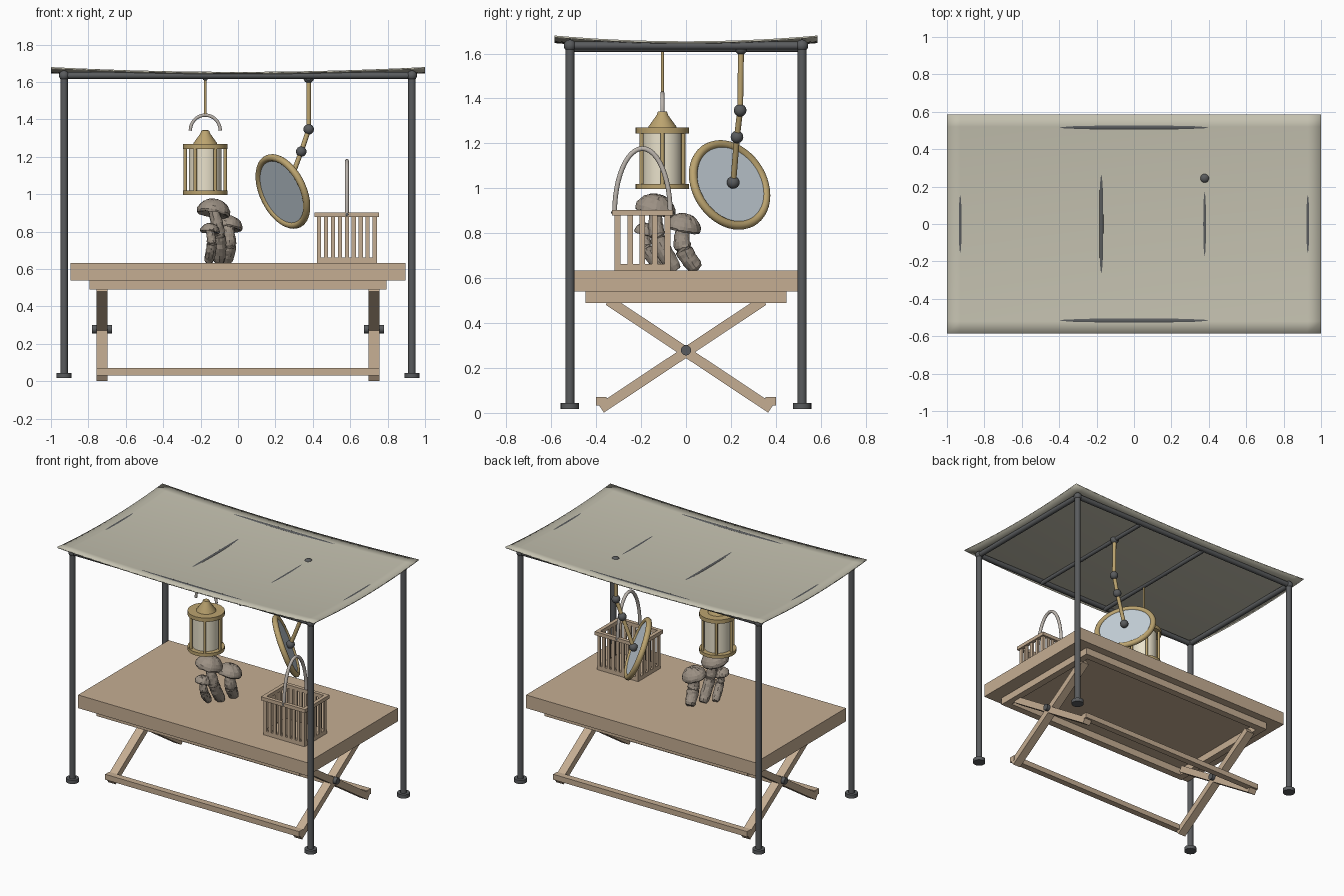
import bpy, bmesh, math, random
from mathutils import Vector, Matrix

if "Cube" in bpy.data.objects:
    bpy.data.objects.remove(bpy.data.objects["Cube"])

random.seed(4)

def material(name, r, g, b):
    m = bpy.data.materials.new(name)
    m.diffuse_color = (r, g, b, 1)
    m.use_nodes = True
    m.node_tree.nodes["Principled BSDF"].inputs["Base Color"].default_value = m.diffuse_color
    return m

WOOD = material("wood", .56, .42, .29)
IRON = material("dark_iron", .10, .105, .11)
CLOTH = material("canvas", .55, .53, .43)
BRASS = material("brass", .50, .37, .16)
GLASS = material("warm_glass", .82, .76, .60)
MIRROR = material("mirror_glass", .58, .66, .72)
WIRE = material("pale_handle", .50, .46, .42)
FUNGUS = material("mushroom", .33, .28, .23)

def finish(name, bm, mat, smooth=True):
    bmesh.ops.recalc_face_normals(bm, faces=bm.faces)
    me = bpy.data.meshes.new(name)
    bm.to_mesh(me)
    bm.free()
    ob = bpy.data.objects.new(name, me)
    bpy.context.collection.objects.link(ob)
    me.materials.append(mat)
    if smooth:
        bpy.ops.object.select_all(action='DESELECT')
        ob.select_set(True)
        bpy.context.view_layer.objects.active = ob
        bpy.ops.object.shade_smooth_by_angle(angle=math.radians(40))
    return ob

def box(name, lo, hi, mat=WOOD):
    lo, hi = Vector(lo), Vector(hi)
    bm = bmesh.new()
    bmesh.ops.create_cube(bm, size=1, matrix=Matrix.Translation((lo + hi) / 2) @ Matrix.Diagonal((*(hi - lo), 1)))
    return finish(name, bm, mat, False)

def rod(name, a, b, r, mat, r2=None, seg=20):
    a, b = Vector(a), Vector(b)
    d = b - a
    bm = bmesh.new()
    m = Matrix.Translation((a + b) / 2) @ d.to_track_quat('Z', 'Y').to_matrix().to_4x4()
    bmesh.ops.create_cone(bm, cap_ends=True, segments=seg, radius1=r, radius2=r if r2 is None else r2,
                          depth=d.length, matrix=m)
    return finish(name, bm, mat)

def ball(name, p, r, mat=IRON):
    bm = bmesh.new()
    bmesh.ops.create_uvsphere(bm, u_segments=20, v_segments=12, radius=r, matrix=Matrix.Translation(p))
    return finish(name, bm, mat)

def lathe(name, prof, mat, matrix, seg=32, jitter=0, closed=False):
    bm = bmesh.new()
    vs = [bm.verts.new((r, 0, z)) for r, z in prof]
    n = len(vs)
    es = [bm.edges.new((vs[i], vs[(i + 1) % n])) for i in range(n if closed else n - 1)]
    bmesh.ops.spin(bm, geom=vs + es, axis=(0, 0, 1), cent=(0, 0, 0), angle=math.tau, steps=seg)
    bmesh.ops.remove_doubles(bm, verts=bm.verts, dist=1e-4)
    for v in bm.verts:
        v.co += Vector([random.uniform(-jitter, jitter) for _ in range(3)])
    bm.transform(matrix)
    return finish(name, bm, mat, jitter == 0)

def tube(name, pts, radii, mat, seg=14, jitter=0):
    pts = [Vector(p) for p in pts]
    bm = bmesh.new()
    rings = []
    for i, p in enumerate(pts):
        d = pts[min(i + 1, len(pts) - 1)] - pts[max(i - 1, 0)]
        # stable side axis keeps the tube from twisting
        side = Vector((.02, 1, .01)) if abs(d.normalized().y) < .3 else Vector((1, .02, .01))
        if jitter == 0:
            side = (pts[0] - pts[len(pts) // 2]).cross(pts[-1] - pts[0])
        u = (side - d * (side.dot(d) / d.length_squared)).normalized()
        w = d.cross(u).normalized()
        rings.append([bm.verts.new(p + radii[i] * (u * math.cos(k * math.tau / seg) + w * math.sin(k * math.tau / seg))
                      + Vector([random.uniform(-jitter, jitter) for _ in range(3)])) for k in range(seg)])
    for a, b in zip(rings, rings[1:]):
        for k in range(seg):
            bm.faces.new((a[k], a[(k + 1) % seg], b[(k + 1) % seg], b[k]))
    bm.faces.new(rings[0])
    bm.faces.new(rings[-1])
    return finish(name, bm, mat, jitter == 0)

# sagging canvas roof
bm = bmesh.new()
bmesh.ops.create_grid(bm, x_segments=28, y_segments=18, size=1)
for v in bm.verts:
    v.co.z = 1.629 + .0255 * (v.co.x ** 2 + v.co.y ** 2)
    v.co.y *= .585
canopy = finish("canopy", bm, CLOTH)
mod = canopy.modifiers.new("thickness", 'SOLIDIFY')
mod.thickness = .008
mod.offset = -1

# canopy frame
PX, PY = .93, .517
for sx in (-1, 1):
    for sy in (-1, 1):
        rod("post", (sx * PX, sy * PY, .03), (sx * PX, sy * PY, 1.635), .02, IRON)
        rod("post_foot", (sx * PX, sy * PY, .018), (sx * PX, sy * PY, .044), .041, IRON)
        ball("frame_corner", (sx * PX, sy * PY, 1.635), .027)
    rod("side_rail", (sx * PX, -PY, 1.635), (sx * PX, PY, 1.635), .018, IRON)
    rod("long_rail", (-PX, sx * PY, 1.635), (PX, sx * PY, 1.635), .018, IRON)
for x in (-.175, .378):
    rod("cross_bar", (x, -PY, 1.621), (x, PY, 1.621), .014, IRON)

# table top and apron frame
box("table_top", (-.895, -.505, .54), (.895, .505, .633))
for s in (-1, 1):
    y, x = sorted((s * .397, s * .447)), sorted((s * .743, s * .793))
    box("long_apron", (-.793, y[0], .49), (.793, y[1], .54))
    box("short_apron", (x[0], -.397, .49), (x[1], .397, .54))

# crossed folding legs with pivots and stretchers
for sx in (-1, 1):
    for sy in (-1, 1):
        a, b = Vector((sx * .727, sy * -.378, .02)), Vector((sx * .727, sy * .345, .5))
        d = b - a
        bm = bmesh.new()
        m = Matrix.Translation((a + b) / 2) @ Matrix.Rotation(math.atan2(d.z, d.y), 4, 'X')
        bmesh.ops.create_cube(bm, size=1, matrix=m @ Matrix.Diagonal((.059, d.length, .045, 1)))
        finish("crossed_leg", bm, WOOD, False)
    rod("leg_pivot", (sx * .674, 0, .279), (sx * .78, 0, .279), .023, IRON)
    y = sorted((sx * .355, sx * .4))
    box("stretcher", (-.757, y[0], .032), (.757, y[1], .07))

# hanging lantern
LX, LY = -.175, -.105
at = Matrix.Translation((LX, LY, 0))
rod("lantern_base", (LX, LY, .997), (LX, LY, 1.02), .119, BRASS, seg=32)
rod("lantern_glass", (LX, LY, 1.01), (LX, LY, 1.25), .087, GLASS, seg=32)
rod("lantern_lid", (LX, LY, 1.243), (LX, LY, 1.27), .119, BRASS, seg=32)
lathe("lantern_cap", [(0, 1.26), (.066, 1.26), (.062, 1.275), (.026, 1.325), (.02, 1.342), (0, 1.343)], BRASS, at)
for k in range(6):
    c, s = math.cos(k * math.pi / 3) * .107, math.sin(k * math.pi / 3) * .107
    rod("lantern_bar", (LX + c, LY + s, 1.01), (LX + c, LY + s, 1.255), .009, BRASS, seg=12)
arc = [k * math.pi / 24 for k in range(25)]
tube("lantern_handle", [(LX + .08 * math.cos(t), LY, 1.34 + .083 * math.sin(t)) for t in arc], [.009] * 25, WIRE)
rod("lantern_hanger", (LX, LY, 1.42), (LX, LY, 1.62), .007, BRASS)

# mirror on a jointed arm
n = Vector((.755, .547, .366)).normalized()
c = Vector((.24, .194, 1.015))
tilt = Matrix.Translation(c) @ n.to_track_quat('Z', 'Y').to_matrix().to_4x4()
rim = [(.194 + .019 * math.cos(k * math.tau / 14), .019 * math.sin(k * math.tau / 14)) for k in range(14)]
lathe("mirror_rim", rim, BRASS, tilt, 48, closed=True)
rod("mirror_glass", c - n * .008, c + n * .008, .192, MIRROR, seg=48)
joints = [Vector((.378, .245, 1.622)), Vector((.378, .241, 1.347)), Vector((.338, .227, 1.228)), c + n * .03]
for j in joints:
    ball("arm_joint", j, .028)
for a, b in zip(joints, joints[1:]):
    rod("mirror_arm", a, b, .013, BRASS)

# slatted basket
BX, BY, W, D = .582, -.194, .172, .136
box("basket_floor", (BX - W + .012, BY - D + .012, .633), (BX + W - .012, BY + D - .012, .662))
for s in (-1, 1):
    y, x = sorted((s * (D - .026), s * D)), sorted((s * (W - .026), s * W))
    box("basket_rim_long", (BX - W, BY + y[0], .878), (BX + W, BY + y[1], .903))
    box("basket_rim_short", (BX + x[0], BY - D, .878), (BX + x[1], BY + D, .903))
    for k in range(9):
        px = BX + (k / 4 - 1) * (W - .024)
        py = BY + s * (D - .018)
        box("basket_slat", (px - .011, py - .006, .65), (px + .011, py + .006, .885))
    for k in range(5):
        px = BX + s * (W - .018)
        py = BY + (k / 2 - 1) * (D - .026)
        box("basket_slat", (px - .006, py - .012, .65), (px + .006, py + .012, .885))
    ball("handle_rivet", (BX, BY + s * (D - .01), .892), .013)
tube("basket_handle", [(BX, BY + .124 * math.cos(t), .89 + .287 * math.sin(t)) for t in arc], [.011] * 25, WIRE)

# clump of mushrooms: cap centre, base, cap radius, stem radius
for cap, base, r, sr in (((-.13, -.135, .915), (-.1, -.045, .637), .09, .03),
                         ((-.055, -.01, .835), (-.065, .05, .64), .08, .032),
                         ((-.15, -.178, .81), (-.158, -.1, .64), .052, .023)):
    cap, base = Vector(cap), Vector(base)
    pts, rad = [], []
    for i in range(17):
        t = i / 16
        p = cap.lerp(base, t)
        bend = Vector((.1, -.28, 0)) * math.sin(t * math.pi) * .12
        pts.append(p + bend)
        rad.append(sr * (.85 + .35 * math.sin(t * 2.6)) * (.75 if i == 16 else 1))
    tube("mushroom_stem", pts, rad, FUNGUS, 16, .0025)
    prof = [(0, -.06), (.35, -.08), (.7, -.22), (.93, -.28), (1, -.16), (.97, .05), (.85, .27),
            (.66, .46), (.44, .58), (.22, .64), (0, .66)]
    lean = Matrix.Translation(cap) @ Matrix.Rotation(.15, 4, 'Y') @ Matrix.Rotation(-.2, 4, 'X')
    lathe("mushroom_cap", [(a * r, b * r) for a, b in prof], FUNGUS, lean, 30, .0025)
